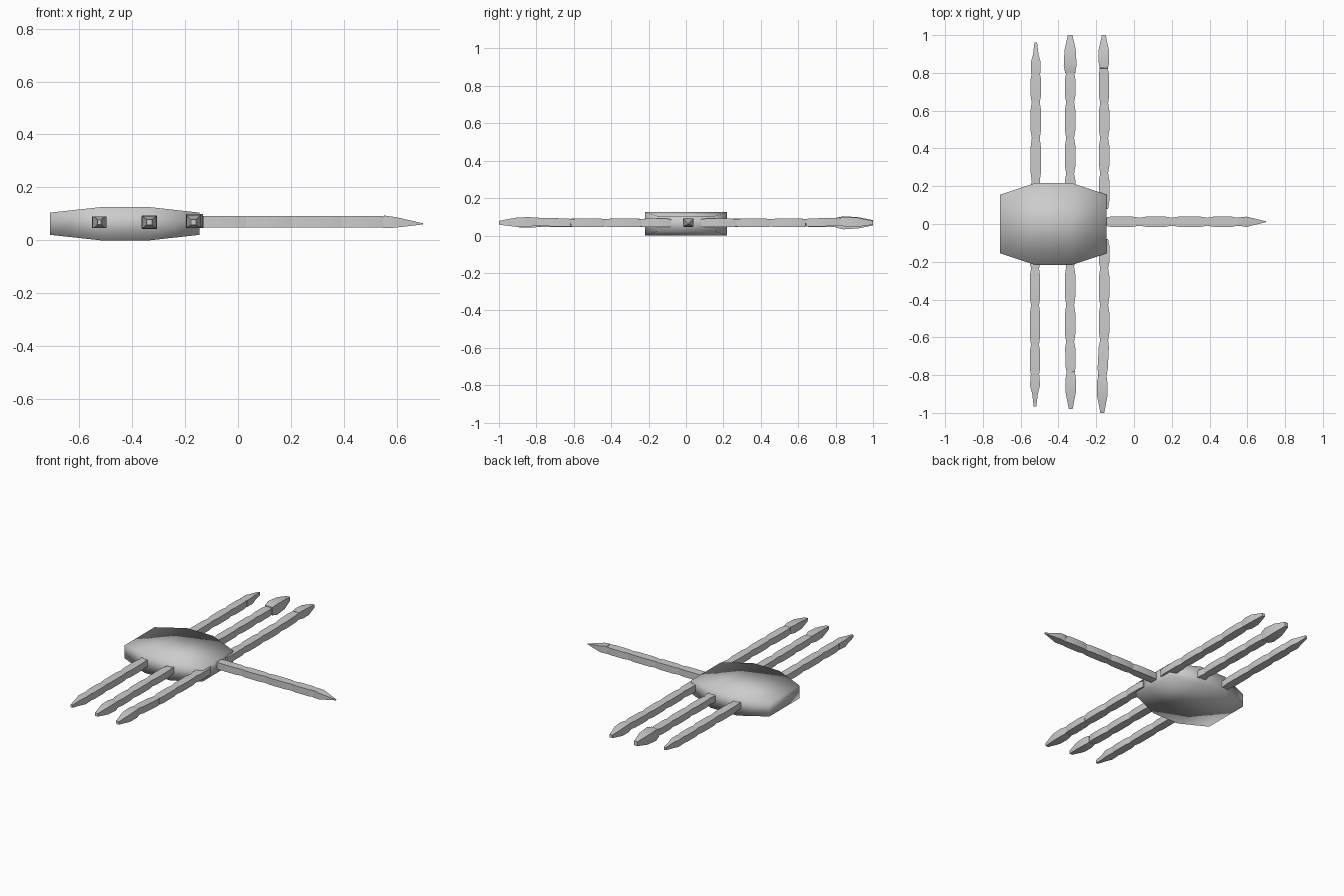
import bpy, bmesh, math
from mathutils import Vector

if "Cube" in bpy.data.objects:
    bpy.data.objects.remove(bpy.data.objects["Cube"])

grey = bpy.data.materials.new("light_grey")
grey.diffuse_color = (0.6, 0.6, 0.6, 1)
grey.use_nodes = True
grey.node_tree.nodes["Principled BSDF"].inputs["Base Color"].default_value = grey.diffuse_color


def loft(name, start, end, stations, smooth_angle=40):
    """Rectangular sections along start-end: (fraction, half width, half height)."""
    start, end = Vector(start), Vector(end)
    side = (end - start).cross(Vector((0, 0, 1))).normalized()
    up = side.cross(end - start).normalized()
    bm = bmesh.new()
    rings = []
    for t, w, h in stations:
        c = start.lerp(end, t)
        rings.append([bm.verts.new(c + side * w * i + up * h * j)
                      for i, j in ((-1, -1), (1, -1), (1, 1), (-1, 1))])
    for a, b in zip(rings, rings[1:]):
        for k in range(4):
            n = (k + 1) % 4
            bm.faces.new((a[k], a[n], b[n], b[k]))
    bm.faces.new(rings[0])
    bm.faces.new(rings[-1])
    bmesh.ops.recalc_face_normals(bm, faces=bm.faces)
    mesh = bpy.data.meshes.new(name)
    bm.to_mesh(mesh)
    bm.free()
    mesh.materials.append(grey)
    ob = bpy.data.objects.new(name, mesh)
    bpy.context.collection.objects.link(ob)
    bpy.context.view_layer.objects.active = ob
    ob.select_set(True)
    bpy.ops.object.shade_smooth_by_angle(angle=math.radians(smooth_angle))
    ob.select_set(False)
    return ob


# Section shapes for joints and the three kinds of fingertip
JOINT = [(0, .021, .021), (.2, .027, .022), (.8, .027, .022), (1, .021, .021)]
PLAIN_TIP = [(0, .022, .022), (.2, .028, .026), (.55, .027, .024), (1, .010, .010)]
WIDE_TIP = [(0, .027, .026), (.2, .034, .035), (.6, .030, .030), (1, .012, .014)]
THIN_TIP = [(0, .024, .021), (.35, .026, .022), (.6, .015, .018), (1, .007, .009)]
THUMB_TIP = [(0, .021, .024), (.3, .027, .020), (1, .002, .002)]

# Palm: box that bulges across its middle third
loft("palm", (-.71, 0, .0625), (-.145, 0, .0625),
     [(0, .155, .042), (.335, .218, .0625), (.67, .218, .0625), (1, .155, .042)], 100)


def finger(name, points, tip):
    """Chain of joints through the points, ending in a tip."""
    last = len(points) - 2
    for i, (a, b) in enumerate(zip(points, points[1:])):
        part = "tip" if i == last else "joint_%d" % (i + 1)
        loft(name + "_" + part, a, b, tip if i == last else JOINT)


Z = .068
# Fingers: name, x at each end of the chain, y positions, tip shape
for name, x, xt, ys, tip in (
        ("front_outer_finger", -.524, -.524, (-.12, -.235, -.43, -.64, -.80, -.965), THIN_TIP),
        ("front_middle_finger", -.338, -.335, (-.12, -.225, -.43, -.625, -.785, -.98), PLAIN_TIP),
        ("front_inner_finger", -.158, -.168, (-.08, -.235, -.43, -.615, -.805, -1.0), PLAIN_TIP),
        ("back_outer_finger", -.52, -.52, (.12, .225, .455, .645, .80, .96), THIN_TIP),
        ("back_middle_finger", -.338, -.338, (.12, .265, .455, .645, .80, 1.0), WIDE_TIP),
        ("back_inner_finger", -.158, -.160, (.08, .27, .455, .64, .825, 1.0), PLAIN_TIP)):
    pts = [(x if i < 4 else xt, y, Z + (.006 if x > -.2 and i == 4 else 0))
           for i, y in enumerate(ys)]
    finger(name, pts, tip)

# Thumb reaching out along x
finger("thumb", [(x, .012, z) for x, z in
                 ((-.16, .07), (.03, .07), (.20, .07), (.39, .07), (.55, .07), (.70, .062))],
       THUMB_TIP)
